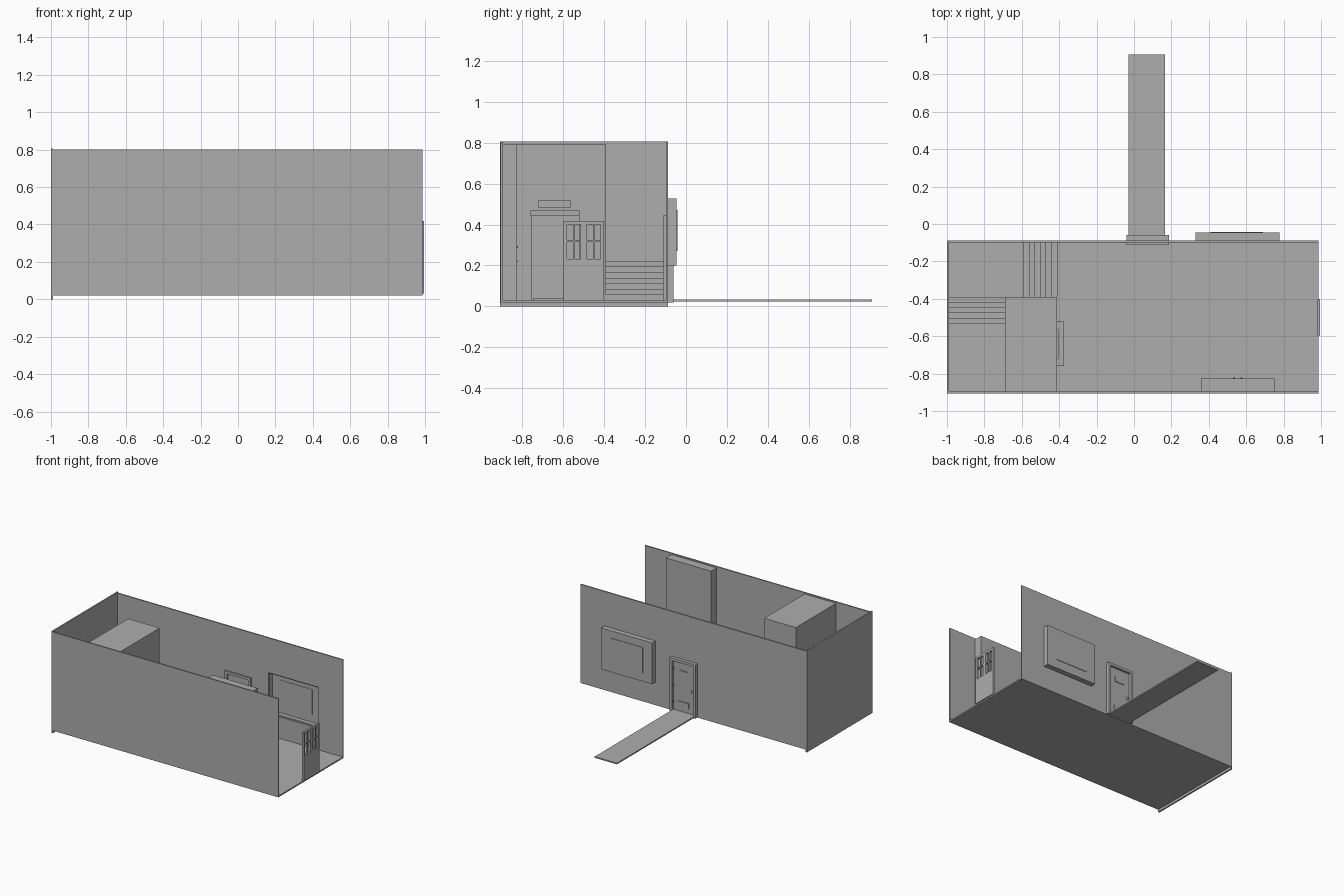
import bpy, bmesh, math
from mathutils import Vector

if "Cube" in bpy.data.objects:
    bpy.data.objects.remove(bpy.data.objects["Cube"])

grey = bpy.data.materials.new("plain grey")
grey.diffuse_color = (0.42, 0.42, 0.42, 1)
grey.use_nodes = True
grey.node_tree.nodes["Principled BSDF"].inputs["Base Color"].default_value = grey.diffuse_color


def finish(name, bm):
    bmesh.ops.recalc_face_normals(bm, faces=bm.faces)
    me = bpy.data.meshes.new(name)
    bm.to_mesh(me)
    bm.free()
    me.materials.append(grey)
    ob = bpy.data.objects.new(name, me)
    bpy.context.collection.objects.link(ob)
    return ob


def box(name, x, y, z):
    """Box from three (min, max) ranges."""
    bm = bmesh.new()
    bmesh.ops.create_cube(bm, size=1)
    for v in bm.verts:
        v.co = Vector([r[0] + (c + 0.5) * (r[1] - r[0]) for c, r in zip(v.co, (x, y, z))])
    return finish(name, bm)


def panel(name, us, zs, depth, along, holes):
    """Upright sheet split by us / zs, with the listed cells left open."""
    bm = bmesh.new()
    d0, d1 = depth
    put = (lambda u, z: (u, d0, z)) if along == 'x' else (lambda u, z: (d0, u, z))
    grid = [[bm.verts.new(put(u, z)) for z in zs] for u in us]
    for i in range(len(us) - 1):
        for j in range(len(zs) - 1):
            if (i, j) not in holes:
                bm.faces.new((grid[i][j], grid[i + 1][j], grid[i + 1][j + 1], grid[i][j + 1]))
    loose = [v for v in bm.verts if not v.link_faces]
    bmesh.ops.delete(bm, geom=loose, context='VERTS')
    res = bmesh.ops.extrude_face_region(bm, geom=bm.faces[:], use_keep_orig=True)
    off = Vector((0, d1 - d0, 0)) if along == 'x' else Vector((d1 - d0, 0, 0))
    for g in res['geom']:
        if isinstance(g, bmesh.types.BMVert):
            g.co += off
    return finish(name, bm)


def stairs(name, steps, run, rise, width, start, direction, base=0.03):
    """Solid flight: stepped profile along direction, extruded across."""
    ax = Vector(direction)
    side = Vector((0, 1, 0)) if ax.x else Vector((1, 0, 0))
    pts = [(0, base)]
    for i in range(steps):
        z = start[2] + rise * (i + 1)
        pts += [(run * i, z), (run * (i + 1), z)]
    pts.append((run * steps, base))
    bm = bmesh.new()
    origin = Vector((start[0], start[1], 0))
    f = bm.faces.new([bm.verts.new(origin + ax * a + Vector((0, 0, z))) for a, z in pts])
    res = bmesh.ops.extrude_face_region(bm, geom=[f], use_keep_orig=True)
    for g in res['geom']:
        if isinstance(g, bmesh.types.BMVert):
            g.co += side * width
    return finish(name, bm)


def knob(name, loc, r):
    bm = bmesh.new()
    bmesh.ops.create_uvsphere(bm, u_segments=10, v_segments=6, radius=r)
    bmesh.ops.translate(bm, verts=bm.verts, vec=loc)
    return finish(name, bm)


# Shell: floor, three walls, open right side
BACK = (-0.098, -0.087)
box("floor", (-0.99, 0.987), (-0.905, -0.087), (0.019, 0.03))
box("left_wall", (-1.0, -0.988), (-0.907, -0.087), (0.0, 0.806))
box("front_wall", (-0.988, 0.987), (-0.905, -0.894), (0.019, 0.8))
panel("back_wall", [-0.988, -0.025, 0.17, 0.335, 0.772, 0.987],
      [0.019, 0.2, 0.43, 0.525, 0.8], BACK, 'x',
      {(1, 0), (1, 1), (3, 1), (3, 2)})

# Garden path
box("path", (-0.03, 0.165), (-0.09, 0.907), (0.025, 0.035))

# Bay window: hollow surround with a pane plate
panel("window_surround", [0.33, 0.34, 0.767, 0.777], [0.2, 0.21, 0.517, 0.527],
      (-0.09, -0.055), 'x', {(1, 1)})
box("window_face", (0.33, 0.777), (-0.055, -0.046), (0.2, 0.527))
box("window_pane", (0.41, 0.69), (-0.058, -0.042), (0.27, 0.47))

# Entrance door in the back wall
panel("entrance_frame", [-0.04, -0.02, 0.165, 0.187], [0.02, 0.425, 0.445],
      (-0.112, -0.06), 'x', {(1, 0)})
box("entrance_door", (-0.02, 0.165), (-0.098, -0.078), (0.03, 0.425))
for side, y in (("outer", -0.076), ("inner", -0.1)):
    box(side + "_door_window", (0.035, 0.115), (y - 0.004, y + 0.004), (0.315, 0.36))
    box(side + "_letter_flap", (0.03, 0.125), (y - 0.004, y + 0.004), (0.07, 0.115))
    knob(side + "_door_knob", (0.0, y, 0.215), 0.01)
for i, z in enumerate((0.1, 0.23, 0.36)):
    box(f"entrance_hinge_{i}", (0.158, 0.17), (-0.08, -0.072), (z - 0.012, z + 0.012))

# Closet room with door, hood and plate above
box("closet_room", (-0.69, -0.413), (-0.894, -0.39), (0.03, 0.79))
panel("closet_frame", [-0.757, -0.745, -0.533, -0.521], [0.03, 0.43, 0.442],
      (-0.413, -0.398), 'y', {(1, 0)})
box("closet_door", (-0.413, -0.405), (-0.745, -0.533), (0.04, 0.43))
box("closet_hood", (-0.413, -0.373), (-0.758, -0.521), (0.442, 0.468))
box("closet_plate", (-0.413, -0.405), (-0.72, -0.563), (0.482, 0.52))
knob("closet_knob", (-0.4, -0.555, 0.22), 0.009)

# Staircase: two flights around the closet with landings
LANDING = 0.222
stairs("lower_stairs", 6, 0.03, 0.0275, 0.29, (-0.41, -0.39, 0.03), (-1, 0, 0))
box("half_landing", (-0.988, -0.59), (-0.39, -0.1), (0.03, LANDING))
stairs("upper_stairs", 6, 0.028, 0.0275, 0.297, (-0.988, -0.39, LANDING), (0, -1, 0))
box("upper_landing", (-0.988, -0.691), (-0.894, -0.558), (0.03, LANDING + 6 * 0.0275))

# Tall cupboard on the front wall
box("cupboard", (0.358, 0.752), (-0.894, -0.825), (0.022, 0.79))
for i, x in enumerate((0.535, 0.575)):
    for z in (0.22, 0.29):
        knob(f"cupboard_knob_{i}", (x, -0.824, z), 0.005)

# Free-standing glazed door at the open side, four open panes per half
panel("glazed_door",
      [-0.597, -0.58, -0.55, -0.543, -0.515, -0.483, -0.455, -0.447, -0.418, -0.4],
      [0.03, 0.232, 0.315, 0.323, 0.4, 0.418], (0.98, 0.995), 'y',
      {(i, j) for i in (1, 3, 5, 7) for j in (1, 3)})
